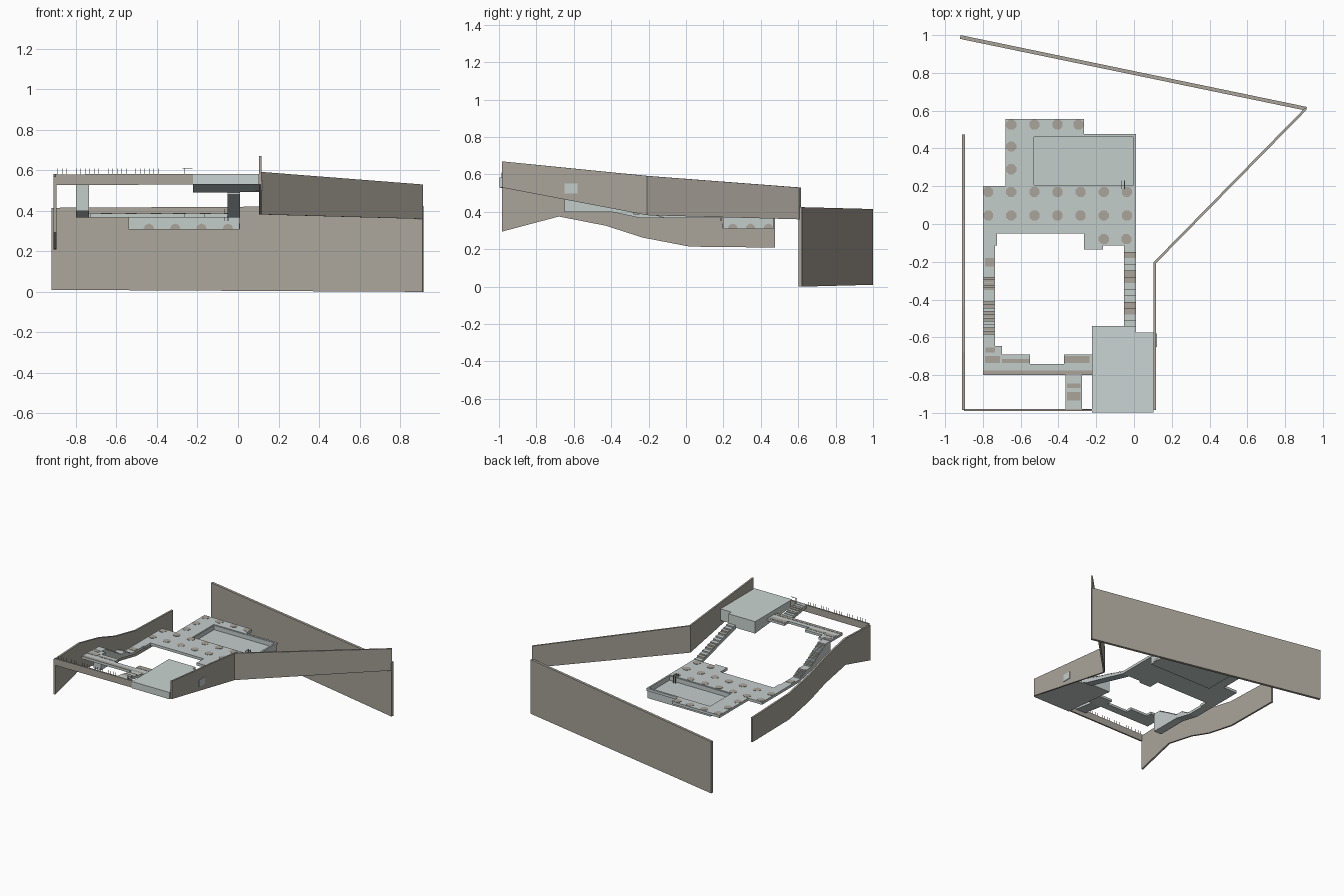
import bpy, bmesh, math
from mathutils import Vector


def material(name, rgb):
    m = bpy.data.materials.new(name)
    m.diffuse_color = (*rgb, 1)
    return m


STONE = material("taupe stone", (0.40, 0.375, 0.325))
PALE = material("pale concrete", (0.55, 0.61, 0.60))
ROOF = material("roof concrete", (0.59, 0.66, 0.645))
METAL = material("grey metal", (0.35, 0.35, 0.34))


def finish(name, bm, mat):
    bmesh.ops.recalc_face_normals(bm, faces=bm.faces)
    me = bpy.data.meshes.new(name)
    bm.to_mesh(me)
    bm.free()
    me.materials.append(mat)
    ob = bpy.data.objects.new(name, me)
    bpy.context.collection.objects.link(ob)
    return ob


def prism(name, pts, axis, a, b, mat):
    """Extrude a 2D outline along an axis from a to b."""
    put = {'x': lambda u, v: (a, u, v), 'y': lambda u, v: (u, a, v),
           'z': lambda u, v: (u, v, a)}[axis]
    bm = bmesh.new()
    f = bm.faces.new([bm.verts.new(put(u, v)) for u, v in pts])
    r = bmesh.ops.extrude_face_region(bm, geom=[f])
    d = Vector([b - a if c == axis else 0 for c in 'xyz'])
    bmesh.ops.translate(bm, vec=d, verts=[g for g in r['geom'] if isinstance(g, bmesh.types.BMVert)])
    return finish(name, bm, mat)


def box(name, x0, x1, y0, y1, z0, z1, mat):
    return prism(name, [(x0, y0), (x1, y0), (x1, y1), (x0, y1)], 'z', z0, z1, mat)


def wall(name, stations, t):
    """Wall following (x, y, bottom, top) stations with mitred corners."""
    bm = bmesh.new()
    rings = []
    p = [Vector(s[:2]) for s in stations]
    for i, (x, y, zb, zt) in enumerate(stations):
        d0 = (p[i] - p[max(i - 1, 0)]).normalized()
        d1 = (p[min(i + 1, len(p) - 1)] - p[i]).normalized()
        d = (d0 + d1).normalized()
        ref = d1 if d1.length else d0
        n = Vector((-d.y, d.x)) * (t / 2 / max(d.dot(ref), 0.5))
        rings.append([bm.verts.new((x + s * n.x, y + s * n.y, z))
                      for s, z in ((-1, zb), (1, zb), (1, zt), (-1, zt))])
    for a, b in zip(rings, rings[1:]):
        for k in range(4):
            bm.faces.new((a[k], a[(k + 1) % 4], b[(k + 1) % 4], b[k]))
    bm.faces.new(rings[0])
    bm.faces.new(rings[-1])
    return finish(name, bm, STONE)


def steps(y0, z0, y1, z1, n):
    """Stepped outline points from (y0, z0) to (y1, z1)."""
    out = []
    for i in range(n):
        z = z0 + (z1 - z0) * (i + 1) / n
        out += [(y0 + (y1 - y0) * i / n, z), (y0 + (y1 - y0) * (i + 1) / n, z)]
    return out


def octagon(cx, cy, r, half=False):
    n = 5 if half else 8
    off = 0 if half else math.pi / 8
    return [(cx + r * math.cos(off + i * math.pi / 4), cy + r * math.sin(off + i * math.pi / 4))
            for i in range(n)]


# boundary walls
wall("back_wall", [(-0.92, 0.99, 0.01, 0.415), (0.913, 0.61, 0.0, 0.425)], 0.02)
wall("right_wall", [(0.11, -0.985, 0.53, 0.67), (0.11, -0.205, 0.382, 0.592),
                    (0.91, 0.61, 0.36, 0.53)], 0.013)
wall("left_wall", [(-0.903, -0.985, 0.294, 0.57), (-0.903, -0.68, 0.375, 0.582),
                   (-0.903, -0.43, 0.326, 0.53), (-0.903, -0.23, 0.262, 0.465),
                   (-0.903, 0.02, 0.214, 0.415), (-0.903, 0.475, 0.209, 0.40)], 0.014)
wall("front_wall", [(-0.90, -0.985, 0.527, 0.58), (-0.22, -0.985, 0.53, 0.583)], 0.012)

# pavilion: flat roof, underside falling to the rear
prism("pavilion_main", [(-0.998, 0.53), (-0.54, 0.49), (-0.54, 0.583), (-0.998, 0.583)],
      'x', -0.222, 0.01, ROOF)
prism("pavilion_side", [(-0.998, 0.53), (-0.575, 0.493), (-0.575, 0.583), (-0.998, 0.583)],
      'x', 0.01, 0.104, ROOF)
box("side_window", 0.09, 0.121, -0.65, -0.58, 0.497, 0.552, PALE)

# main deck, built as slabs round the pool opening
DZ0, DZ1 = 0.368, 0.388
prism("main_deck", [(-0.8, -0.05), (-0.265, -0.05), (-0.265, -0.135), (-0.165, -0.135),
                    (-0.165, -0.115), (0.01, -0.115), (0.01, 0.2), (-0.535, 0.2),
                    (-0.535, 0.465), (-0.265, 0.465), (-0.265, 0.555), (-0.68, 0.555),
                    (-0.68, 0.2), (-0.8, 0.2)], 'z', DZ0, DZ1, PALE)
box("pool_back_rim", -0.265, 0.01, 0.462, 0.477, DZ0, DZ1, PALE)
box("pool_right_rim", -0.003, 0.01, 0.2, 0.462, DZ0, DZ1, PALE)

# pool basin below the deck
box("pool_floor", -0.54, 0.008, 0.2, 0.468, 0.308, 0.35, PALE)
for nm, b in {"front": (-0.54, 0.008, 0.198, 0.206), "back": (-0.54, 0.008, 0.46, 0.468),
              "left": (-0.54, -0.53, 0.206, 0.46), "right": (-0.002, 0.008, 0.206, 0.46)}.items():
    box("pool_wall_" + nm, *b, 0.31, 0.384, PALE)

# octagonal stone inlays on the deck
xs = [-0.65 + 0.1225 * i for i in range(6)]
spots = [(x, y) for x in xs for y in (0.17, 0.045)]
spots += [(min(x, -0.294), 0.526) for x in xs[:4]] + [(-0.65, 0.41), (-0.65, 0.29)]
spots += [(-0.772, 0.17), (-0.772, 0.045), (-0.16, -0.08), (-0.04, -0.08)]
for i, (x, y) in enumerate(spots):
    prism(f"deck_inlay_{i}", octagon(x, y, 0.029), 'z', DZ1 - 0.001, DZ1 + 0.002, STONE)
# half inlays on the basin sides
for i in range(4):
    prism(f"basin_front_inlay_{i}", octagon(-0.44 + 0.13 * i, 0.311, 0.026, True), 'y', 0.196, 0.2, STONE)
for i in range(3):
    prism(f"basin_side_inlay_{i}", octagon(0.25 + 0.095 * i, 0.311, 0.026, True), 'x', 0.006, 0.01, STONE)

# pool ladder
for x in (-0.068, -0.05):
    box("ladder_rail", x - 0.002, x + 0.002, 0.185, 0.23, 0.405, 0.409, METAL)
    for y in (0.187, 0.228):
        box("ladder_post", x - 0.002, x + 0.002, y - 0.002, y + 0.002, 0.35, 0.407, METAL)

# right stairs from deck up to the pavilion
prism("right_stairs", [(-0.115, 0.368)] + steps(-0.115, 0.382, -0.545, 0.51, 13) + [(-0.545, 0.48)],
      'x', -0.052, 0.01, PALE)
for k in (1, 4, 5, 9, 10):
    y, z = -0.115 - 0.0331 * k, 0.382 + 0.128 * (k + 1) / 13
    box("right_stair_inlay", -0.052, 0.01, y - 0.032, y, z - 0.001, z + 0.002, STONE)

# left stairs in two flights
prism("left_stairs", [(-0.05, 0.368), (-0.05, 0.388), (-0.28, 0.388)]
      + steps(-0.28, 0.388, -0.35, 0.43, 5) + [(-0.41, 0.43)]
      + steps(-0.41, 0.43, -0.6, 0.545, 11) + [(-0.65, 0.545), (-0.65, 0.40), (-0.4, 0.40), (-0.25, 0.368)],
      'x', -0.8, -0.735, PALE)
for i in range(5):
    z = 0.388 + 0.042 * (i + 1) / 5
    box("left_stair_lower_tread", -0.795, -0.74, -0.294 - 0.014 * i, -0.281 - 0.014 * i, z - 0.001, z + 0.002, STONE)
for k in (0, 1, 3, 4, 5, 8, 9):
    z, y = 0.43 + 0.115 * (k + 1) / 11, -0.41 - 0.19 * k / 11
    box("left_stair_upper_tread", -0.795, -0.74, y - 0.0165, y, z - 0.001, z + 0.002, STONE)
box("left_deck_inlay", -0.79, -0.74, -0.225, -0.18, 0.387, 0.39, STONE)
box("left_deck_step", -0.74, -0.725, -0.115, -0.05, DZ0, DZ1, PALE)

# front terrace
TZ = 0.55
prism("front_terrace", [(-0.8, -0.8), (-0.222, -0.8), (-0.222, -0.69), (-0.37, -0.69), (-0.37, -0.74),
                        (-0.55, -0.74), (-0.55, -0.69), (-0.70, -0.69), (-0.70, -0.645), (-0.8, -0.645)],
      'z', TZ - 0.018, TZ, PALE)
for x0, x1, y0, y1 in ((-0.8, -0.222, -0.8, -0.775), (-0.79, -0.71, -0.735, -0.70),
                       (-0.70, -0.55, -0.735, -0.715), (-0.37, -0.235, -0.735, -0.70),
                       (-0.785, -0.735, -0.68, -0.655)):
    box("terrace_band", x0, x1, y0, y1, TZ - 0.001, TZ + 0.002, STONE)

# entry steps through the front wall
prism("entry_steps", [(-0.8, 0.535)] + steps(-0.8, 0.55, -0.98, 0.582, 8) + [(-0.98, 0.56)],
      'x', -0.362, -0.275, PALE)
for k in (2, 4, 5):
    y, z = -0.8 - 0.0225 * k, 0.55 + 0.032 * (k + 1) / 8
    box("entry_step_inlay", -0.355, -0.282, y - 0.022, y, z - 0.001, z + 0.002, STONE)

# railing posts on the front wall
for i in range(24):
    x = -0.89 + 0.0226 * i
    box("railing_post", x - 0.001, x + 0.001, -0.986, -0.984, 0.578, 0.608, METAL)
box("gate_post", -0.267, -0.264, -0.986, -0.983, 0.578, 0.61, METAL)
box("gate_rail", -0.275, -0.225, -0.986, -0.983, 0.608, 0.611, METAL)
